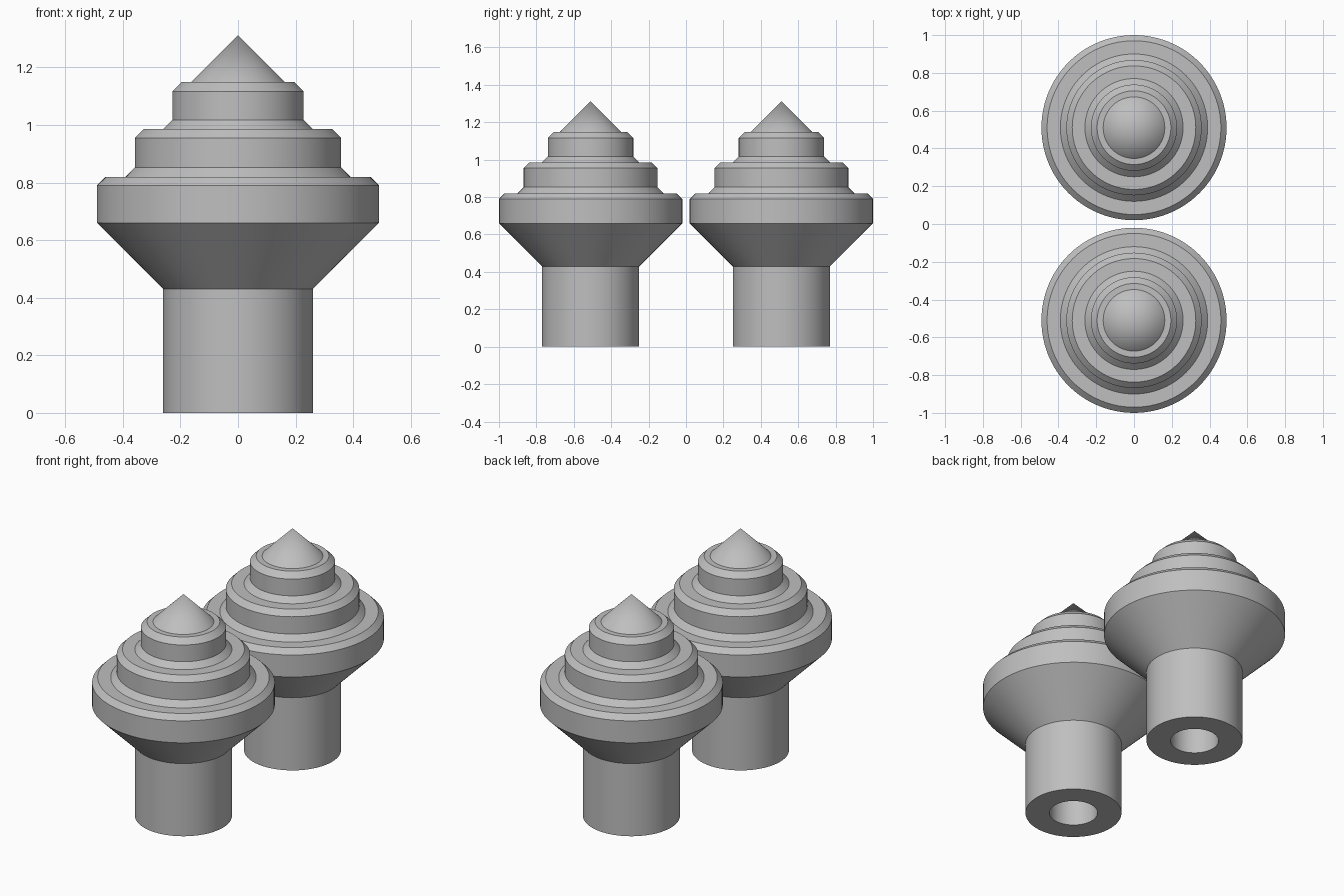
import bpy
import bmesh
import math
from mathutils import Matrix, Vector

cube = bpy.data.objects.get("Cube")
if cube:
    bpy.data.objects.remove(cube, do_unlink=True)

# One plain grey
grey = bpy.data.materials.new("plain_grey")
grey.use_nodes = True
colour = (0.52, 0.52, 0.52, 1)
grey.diffuse_color = colour
grey.node_tree.nodes["Principled BSDF"].inputs["Base Color"].default_value = colour

SIDES = 96
BORE, BORE_TOP = 0.13, 0.65

# Half section (radius, height): bore, stem, flare, three chamfered tiers, cone tip
profile = [
    (0, BORE_TOP), (BORE, BORE_TOP), (BORE, 0),
    (0.26, 0), (0.26, 0.43),
    (0.49, 0.66), (0.49, 0.79), (0.46, 0.82),
    (0.39, 0.82), (0.358, 0.853), (0.358, 0.955), (0.327, 0.986),
    (0.26, 0.986), (0.228, 1.018), (0.228, 1.117), (0.195, 1.149),
    (0.163, 1.149), (0, 1.312),
]


def make_finial(name, y):
    """Revolve the half section into a solid around its own axis."""
    bm = bmesh.new()
    verts = [bm.verts.new((r, 0, z)) for r, z in profile]
    edges = [bm.edges.new(pair) for pair in zip(verts, verts[1:])]
    bmesh.ops.spin(bm, geom=verts + edges, cent=(0, 0, 0), axis=(0, 0, 1),
                   angle=math.tau, steps=SIDES, use_merge=True)
    bmesh.ops.remove_doubles(bm, verts=bm.verts, dist=0.0005)
    bmesh.ops.recalc_face_normals(bm, faces=bm.faces)
    mesh = bpy.data.meshes.new(name)
    bm.to_mesh(mesh)
    bm.free()
    mesh.materials.append(grey)
    obj = bpy.data.objects.new(name, mesh)
    obj.location.y = y
    bpy.context.collection.objects.link(obj)
    bpy.ops.object.select_all(action="DESELECT")
    obj.select_set(True)
    bpy.context.view_layer.objects.active = obj
    bpy.ops.object.shade_smooth_by_angle(angle=math.radians(25))


# Matching pair, front and back
for name, y in (("front_finial", -0.51), ("back_finial", 0.51)):
    make_finial(name, y)
